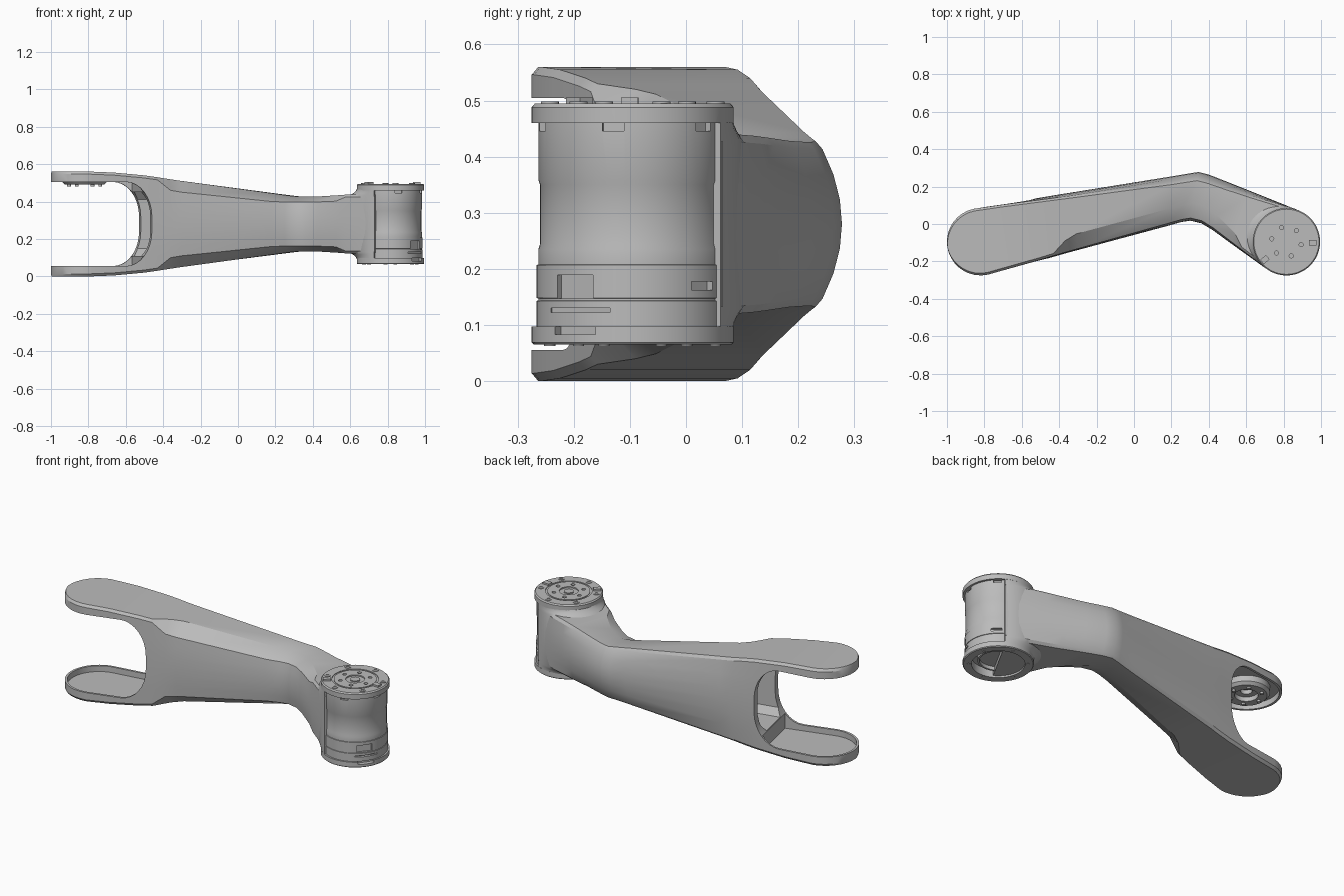
import bpy, bmesh, math
from mathutils import Vector, Matrix

if "Cube" in bpy.data.objects:
    bpy.data.objects.remove(bpy.data.objects["Cube"])

MID = 0.28                               # mirror height of the arm
FORK = Vector((-0.82, -0.095, 0))        # fork pivot
HUB = Vector((0.815, -0.095, 0))         # motor pivot
U = Vector((0.977, 0.21, 0)).normalized()    # along the long arm segment
N = Vector((-U.y, U.x, 0))
ARM_ANGLE = math.radians(151)            # from the motor back to the arm


def material(name, rgb):
    m = bpy.data.materials.new(name)
    m.use_nodes = True
    m.diffuse_color = (*rgb, 1)
    m.node_tree.nodes["Principled BSDF"].inputs["Base Color"].default_value = (*rgb, 1)
    return m


GREY = material("machined grey", (0.5, 0.5, 0.5))


def finish(bm, name):
    bmesh.ops.recalc_face_normals(bm, faces=bm.faces)
    mesh = bpy.data.meshes.new(name)
    bm.to_mesh(mesh)
    bm.free()
    ob = bpy.data.objects.new(name, mesh)
    bpy.context.collection.objects.link(ob)
    mesh.materials.append(GREY)
    return ob


def select(ob):
    bpy.ops.object.select_all(action='DESELECT')
    ob.select_set(True)
    bpy.context.view_layer.objects.active = ob


def smooth(ob):
    select(ob)
    bpy.ops.object.shade_smooth_by_angle(angle=math.radians(28))


def loft(name, rings, closed=False):
    """Skin a list of equal closed rings, capping the ends."""
    bm = bmesh.new()
    rows = [[bm.verts.new(p) for p in ring] for ring in rings]
    n = len(rows[0])
    for a, b in zip(rows, rows[1:]):
        for i in range(n):
            bm.faces.new((a[i], a[(i + 1) % n], b[(i + 1) % n], b[i]))
    bm.faces.new(rows[0])
    bm.faces.new(rows[-1])
    return finish(bm, name)


def lathe(name, profile, centre, seg=72):
    """Turn an (r, z) profile; ends are capped."""
    rings = [[centre + Vector((r * math.cos(a), r * math.sin(a), z))
              for a in (math.tau * i / seg for i in range(seg))] for r, z in profile]
    return loft(name, rings)


def box(name, centre, size, angle):
    bm = bmesh.new()
    mat = Matrix.Translation(centre) @ Matrix.Rotation(angle, 4, 'Z') @ Matrix.Diagonal((*size, 1))
    bmesh.ops.create_cube(bm, size=1, matrix=mat)
    return finish(bm, name)


def cut(ob, cutter):
    mod = ob.modifiers.new("cut", 'BOOLEAN')
    mod.operation, mod.solver, mod.object = 'DIFFERENCE', 'EXACT', cutter
    select(ob)
    bpy.ops.object.modifier_apply(modifier=mod.name)
    bpy.data.objects.remove(cutter)


def polar(centre, r, angle, z):
    return centre + Vector((r * math.cos(angle), r * math.sin(angle), z))


# Arm: cross-sections between a front and a back point in plan
def section(front, back, h, bulge, chamfer=None):
    front, back = Vector((*front, 0)), Vector((*back, 0))
    w = (back - front).length
    d = (back - front) / w
    inset, side = chamfer or (0.012, h - 0.014)
    ks = (0, 0.33, 0.66, 1)
    half = [(bulge * 0.4 * k * k, side * k) for k in ks]
    half.append((inset + bulge * 0.4, h))
    half.append((w - bulge - 0.012, h))
    half += [(w - bulge * k * k, (h - 0.014) * k) for k in reversed(ks)]
    pts = half + [(s, -z) for s, z in reversed(half[1:-1])]
    return [front + d * s + Vector((0, 0, MID + z)) for s, z in pts]


rings = []
for deg in (4, 10, 18, 28, 38, 48, 58, 68, 79, 90):
    a = math.radians(deg)
    c = FORK - U * 0.18 * math.cos(a)
    side = N * 0.18 * math.sin(a)
    rings.append(section((c - side).xy, (c + side).xy, 0.28, 0))
stations = [
    ((-0.66, -0.238), (-0.70, 0.108), 0.275, 0.004, None),
    ((-0.50, -0.195), (-0.53, 0.136), 0.260, 0.010, None),
    ((-0.43, -0.175), (-0.46, 0.148), 0.250, 0.013, None),
    ((-0.36, -0.155), (-0.40, 0.158), 0.240, 0.015, (0.06, 0.180)),
    ((-0.30, -0.139), (-0.33, 0.169), 0.231, 0.017, (0.08, 0.170)),
    ((0.18, -0.010), (0.21, 0.256), 0.163, 0.033, (0.08, 0.120)),
    ((0.25, 0.010), (0.30, 0.271), 0.152, 0.035, (0.08, 0.118)),
    ((0.30, 0.018), (0.345, 0.278), 0.147, 0.035, (0.08, 0.117)),
    ((0.36, 0.004), (0.40, 0.264), 0.146, 0.035, (0.08, 0.117)),
    ((0.42, -0.032), (0.50, 0.225), 0.148, 0.030, (0.07, 0.118)),
    ((0.52, -0.105), (0.62, 0.177), 0.154, 0.022, (0.05, 0.122)),
    ((0.57, -0.141), (0.69, 0.149), 0.157, 0.016, None),
    ((0.68, -0.220), (0.80, 0.105), 0.160, 0.006, None),
    ((0.73, -0.253), (0.90, 0.064), 0.160, 0.0, None)]
rings += [section(*s) for s in stations]
arm = loft("arm", rings)

# Fork mouth with a rounded throat
profile = [(-0.3, 0.225), (0.19, 0.225)]
for i in range(1, 9):
    a = math.radians(90 - 90 * i / 8)
    profile.append((0.19 + 0.143 * math.cos(a), 0.04 + 0.185 * math.sin(a)))
profile += [(u, -z) for u, z in reversed(profile)]
cut(arm, loft("mouth_cutter", [[FORK + U * u + N * v + Vector((0, 0, MID + z)) for u, z in profile]
                               for v in (-0.4, 0.4)]))

# Dished plates and the hollow throat
plan = [(-0.167 * math.sin(t), 0.167 * math.cos(t)) for t in (math.pi * i / 20 for i in range(21))]
plan += [(0.29, -0.15), (0.29, 0.15)]
cut(arm, loft("dish_cutter", [[FORK + U * u + N * v + Vector((0, 0, z)) for u, v in plan]
                              for z in (0.022, 2 * MID - 0.022)]))
throat = [(-0.12, -0.13), (-0.09, -0.17), (0.09, -0.17), (0.12, -0.13),
          (0.12, 0.13), (0.09, 0.17), (-0.09, 0.17), (-0.12, 0.13)]
cut(arm, loft("throat_cutter", [[FORK + U * u + N * v + Vector((0, 0, MID + z)) for v, z in throat]
                                for u in (0.25, 0.6)]))
smooth(arm)

# Bearing ring under the upper fork plate
ring = lathe("fork_bearing", [(0.12, 0.545), (0.12, 0.505), (0.105, 0.49), (0.06, 0.49),
                              (0.06, 0.515), (0.03, 0.515), (0.03, 0.545)], FORK)
smooth(ring)
for i in range(6):
    smooth(lathe("fork_bolt", [(0.01, 0.495), (0.01, 0.48)], polar(FORK, 0.083, i * math.tau / 6, 0), 12))

# Half-round motor housing, flared into the arm
rings = []
for z, flare in ((-0.205, 0), (-0.188, 0), (-0.176, 0.008), (-0.164, 0.026), (-0.15, 0.05),
                 (0.15, 0.05), (0.164, 0.026), (0.176, 0.008), (0.188, 0), (0.205, 0)):
    angles = [math.pi * (i / 32 - 0.5) for i in range(33)]
    rings.append([polar(HUB, 0.179 + flare * math.cos(a) ** 2, ARM_ANGLE + a, MID + z) for a in angles])
smooth(loft("motor_housing", rings))

# Motor body with end caps, seams and a recessed underside
motor = lathe("motor", [
    (0.04, 0.105), (0.095, 0.105), (0.095, 0.085), (0.105, 0.085), (0.105, 0.11), (0.135, 0.11),
    (0.135, 0.065), (0.176, 0.065), (0.18, 0.069), (0.18, 0.097), (0.171, 0.097),
    (0.171, 0.143), (0.168, 0.144), (0.168, 0.147), (0.171, 0.148), (0.171, 0.207),
    (0.168, 0.208), (0.168, 0.235), (0.165, 0.245), (0.165, 0.35), (0.168, 0.358),
    (0.168, 0.46), (0.18, 0.46), (0.18, 0.488), (0.174, 0.495), (0.122, 0.495),
    (0.122, 0.491), (0.112, 0.491), (0.112, 0.495), (0.05, 0.495), (0.05, 0.488), (0.02, 0.488)], HUB)
# Side slots: angle, height, width, tall
for deg, z, width, tall in ((-38, 0.168, 0.08, 0.042), (47, 0.17, 0.055, 0.015), (-36, 0.126, 0.13, 0.008),
                            (-36, 0.09, 0.09, 0.014), (-75, 0.453, 0.04, 0.014),
                            (-12, 0.453, 0.04, 0.014), (49, 0.453, 0.04, 0.014)):
    a = math.radians(deg)
    cut(motor, box("slot_cutter", polar(HUB, 0.175, a, z), (0.04, width, tall), a))
# Holes in the top face
for i in range(6):
    a = math.radians(20 + 60 * i)
    cut(motor, lathe("hole_cutter", [(0.011, 0.482), (0.011, 0.52)], polar(HUB, 0.08, a + 0.5, 0), 16))
smooth(motor)

# Centre hexagon, rim bolts above and below, locating tabs
lathe("centre_hexagon", [(0.028, 0.485), (0.028, 0.494)], HUB, 6)
for i in range(6):
    spot = polar(HUB, 0.15, math.radians(20 + 60 * i), 0)
    smooth(lathe("top_bolt", [(0.016, 0.49), (0.016, 0.498), (0.009, 0.498), (0.009, 0.494)], spot, 20))
    smooth(lathe("bottom_bolt", [(0.01, 0.07), (0.01, 0.063)], spot, 16))
for x, y in ((0.955, -0.1), (0.7, -0.19)):
    box("locating_tab", (x, y, 0.495), (0.04, 0.03, 0.02), math.atan2(y - HUB.y, x - HUB.x))
